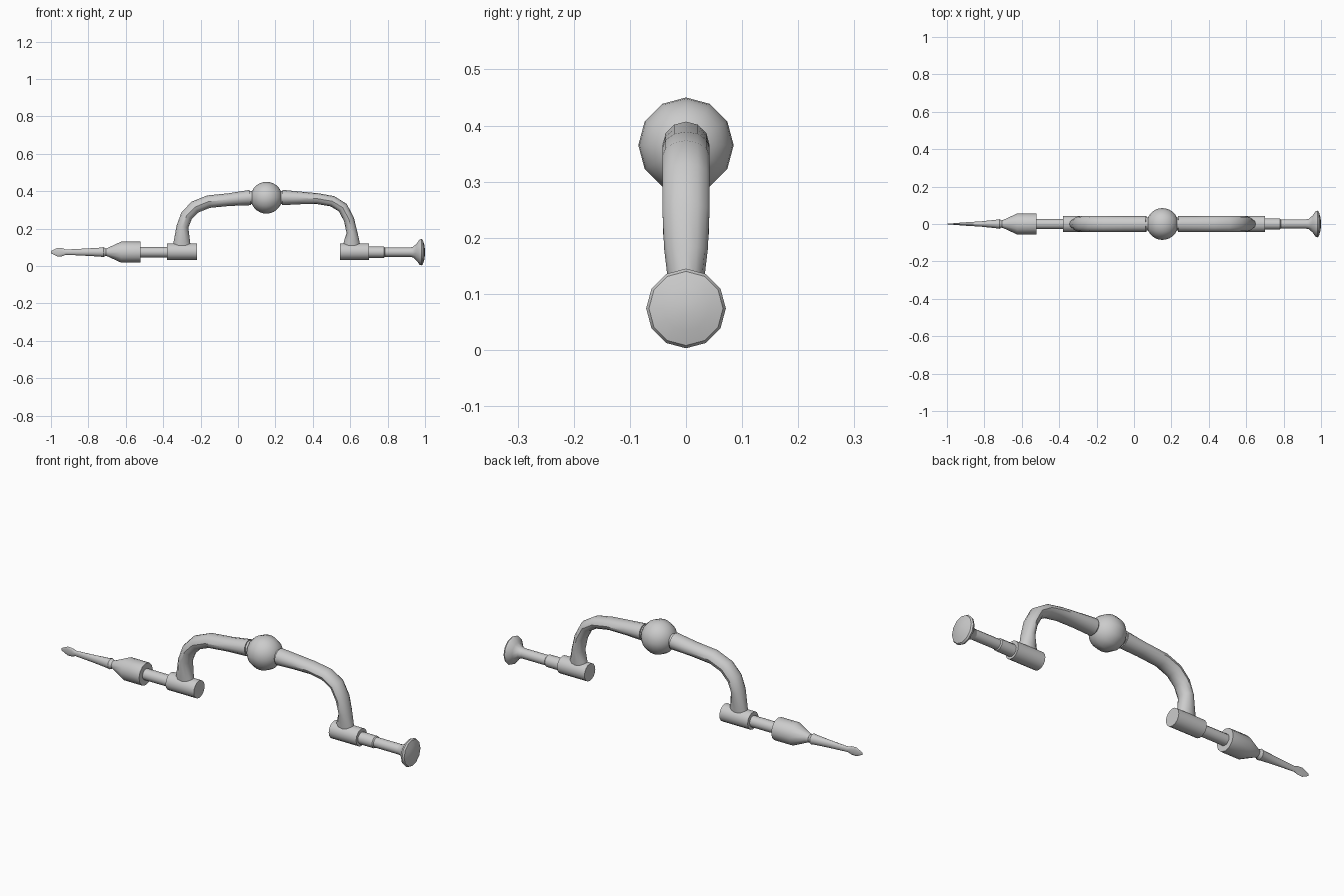
import bpy, bmesh, math
from mathutils import Vector

if "Cube" in bpy.data.objects:
    bpy.data.objects.remove(bpy.data.objects["Cube"])

AXIS_Z = 0.074
TAU = 2 * math.pi


def loft(name, stations, sides=12, straight=True, angle=35):
    """Skin elliptical rings; each station is (x, z, in-plane radius, y radius)."""
    bm = bmesh.new()
    pts = [Vector((s[0], 0, s[1])) for s in stations]
    rings = []
    for i, (x, z, a, b) in enumerate(stations):
        if straight:
            t = Vector((1, 0, 0))
        else:
            t = (pts[min(i + 1, len(pts) - 1)] - pts[max(i - 1, 0)]).normalized()
        n = Vector((-t.z, 0, t.x))
        rings.append([bm.verts.new(pts[i] + n * a * math.cos(TAU * k / sides)
                                   + Vector((0, b * math.sin(TAU * k / sides), 0)))
                      for k in range(sides)])
    for r0, r1 in zip(rings, rings[1:]):
        for k in range(sides):
            j = (k + 1) % sides
            bm.faces.new((r0[k], r0[j], r1[j], r1[k]))
    bm.faces.new(rings[0])
    bm.faces.new(rings[-1])
    bmesh.ops.recalc_face_normals(bm, faces=bm.faces)
    me = bpy.data.meshes.new(name)
    bm.to_mesh(me)
    bm.free()
    ob = bpy.data.objects.new(name, me)
    bpy.context.collection.objects.link(ob)
    smooth(ob, angle)
    return ob


def smooth(ob, angle):
    bpy.ops.object.select_all(action='DESELECT')
    ob.select_set(True)
    bpy.context.view_layer.objects.active = ob
    bpy.ops.object.shade_smooth_by_angle(angle=math.radians(angle))


def turned(name, profile, sides=12, z=AXIS_Z):
    """Round part along x from (x, radius) pairs."""
    return loft(name, [(x, z, r, r) for x, r in profile], sides)


# Flattened spear-point drill bit
loft("drill_bit", [(x, AXIS_Z, a, b) for x, a, b in (
    (-1.0, .006, .001), (-.965, .023, .004), (-.94, .022, .006), (-.92, .014, .008),
    (-.82, .019, .014), (-.735, .024, .023), (-.72, .027, .026), (-.705, .019, .019),
    (-.68, .019, .019))])

# Chuck, shafts and bearing sleeves
turned("chuck", [(-.705, .02), (-.69, .026), (-.625, .056), (-.522, .056)])
turned("front_shaft", [(-.54, .028), (-.36, .028)])
turned("front_sleeve", [(-.38, .044), (-.22, .044)], 16, .077)
turned("rear_sleeve", [(.545, .044), (.70, .044)], 16, .077)
turned("rear_shaft", [(.68, .03), (.78, .03), (.785, .025), (.96, .025)])

# Domed end knob
turned("end_knob", [(.915, .024), (.935, .028), (.955, .045), (.97, .067),
                    (.98, .071), (.988, .066), (.996, .04), (1.0, .012)])

# Two cranked arms, flaring into the sleeves
loft("front_arm", [(-.30, .085, .050, .028), (-.30, .13, .044, .033),
                   (-.297, .21, .032, .041), (-.275, .268, .033, .042),
                   (-.23, .315, .034, .042), (-.158, .344, .034, .042),
                   (-.045, .355, .034, .042), (.066, .366, .041, .042)],
     12, False)
loft("rear_arm", [(.236, .366, .041, .042), (.33, .364, .034, .042),
                  (.425, .360, .029, .042), (.505, .346, .029, .042),
                  (.56, .312, .029, .042), (.593, .25, .028, .042),
                  (.609, .18, .029, .039), (.608, .13, .042, .033),
                  (.608, .085, .048, .028)], 12, False)

# Necks either side of the grip
turned("grip_neck", [(.055, .035), (.247, .035)], 12, .366)

# Ball grip
ball = [(.152 - .085 * math.cos(math.pi * i / 14),
         max(.085 * math.sin(math.pi * i / 14), .001)) for i in range(15)]
turned("ball_grip", ball, 12, .365)
